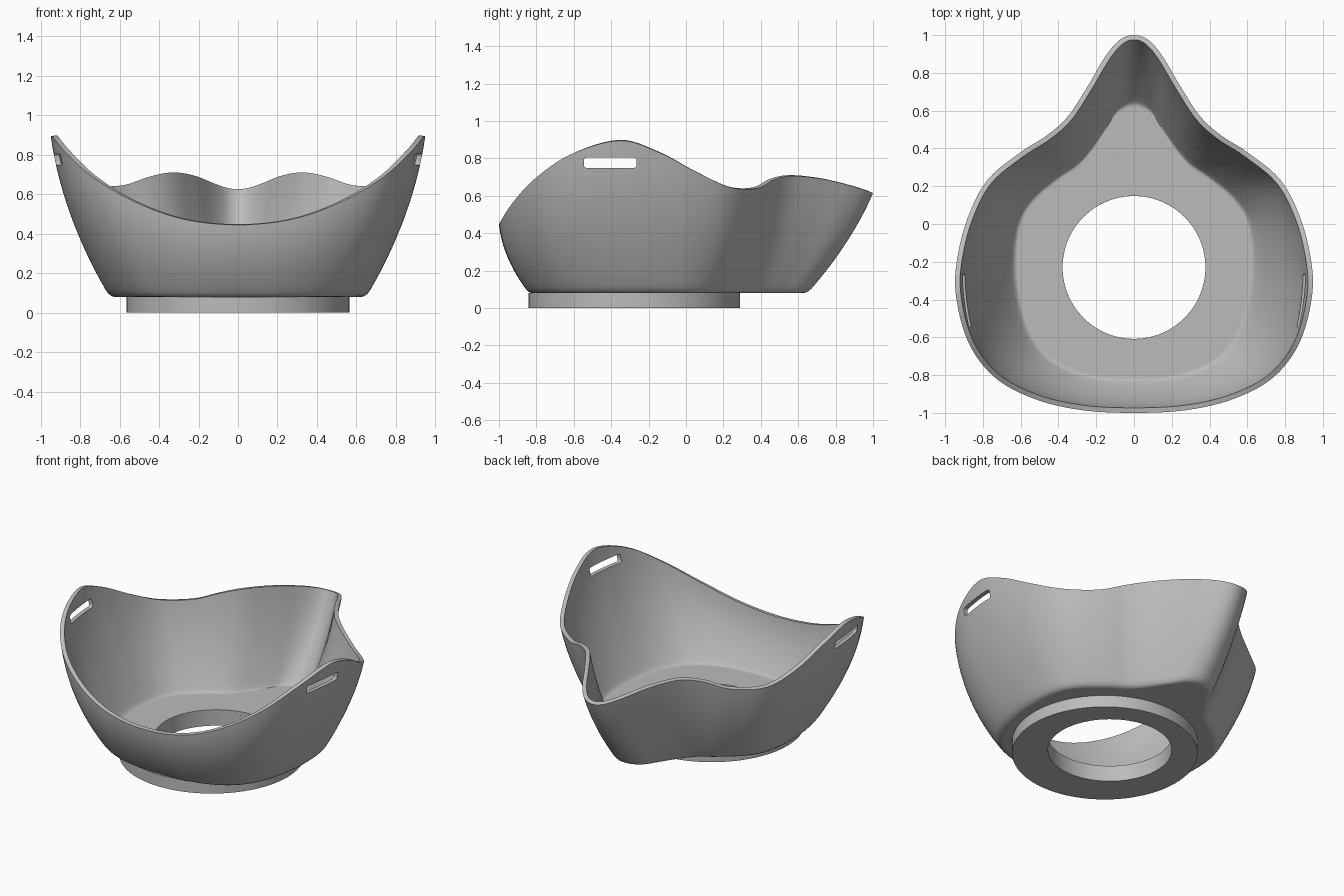
import bpy, bmesh, math
from mathutils import Vector

cube = bpy.data.objects.get("Cube")
if cube:
    bpy.data.objects.remove(cube, do_unlink=True)

grey = bpy.data.materials.new("matte grey")
grey.use_nodes = True
colour = (0.5, 0.5, 0.5, 1)
grey.diffuse_color = colour
grey.node_tree.nodes["Principled BSDF"].inputs["Base Color"].default_value = colour

HOLE = Vector((0, -0.23))
HOLE_RADIUS = 0.378
FLOOR_Z = 0.08

# Half outline from front to back: floor x, y, then rim x, y, z
HALF = [
    (0, -.84, 0, -1, .445),
    (.2, -.83, .28, -.985, .475),
    (.38, -.775, .53, -.925, .565),
    (.51, -.68, .74, -.81, .69),
    (.6, -.52, .88, -.62, .82),
    (.645, -.3, .945, -.36, .895),
    (.645, -.1, .93, -.15, .835),
    (.61, .05, .87, .06, .725),
    (.53, .16, .77, .24, .645),
    (.41, .26, .6, .38, .64),
    (.31, .33, .46, .47, .685),
    (.24, .41, .35, .57, .706),
    (.17, .51, .245, .73, .69),
    (.11, .6, .15, .89, .652),
    (.05, .64, .075, .975, .625),
    (0, .65, 0, 1, .615),
]


def closed_spline(points, steps):
    """Smooth closed curve through points of any dimension."""
    result = []
    n = len(points)
    for i in range(n):
        a, b, c, d = (points[(i + k) % n] for k in (-1, 0, 1, 2))
        for s in range(steps):
            t = s / steps
            result.append([
                q + t * (r - p) / 2 + t * t * (p - 2.5 * q + 2 * r - w / 2)
                + t ** 3 * (1.5 * (q - r) + (w - p) / 2)
                for p, q, r, w in zip(a, b, c, d)])
    return result


def make_object(name, bm):
    mesh = bpy.data.meshes.new(name)
    bm.to_mesh(mesh)
    bm.free()
    mesh.materials.append(grey)
    obj = bpy.data.objects.new(name, mesh)
    bpy.context.collection.objects.link(obj)
    return obj


def skin(bm, rings, closed=False):
    """Join rings of points with quads."""
    rows = [[bm.verts.new(p) for p in ring] for ring in rings]
    pairs = list(zip(rows, rows[1:]))
    if closed:
        pairs.append((rows[-1], rows[0]))
    for low, high in pairs:
        for i in range(len(low)):
            j = (i + 1) % len(low)
            bm.faces.new((low[i], low[j], high[j], high[i]))


def select_only(obj):
    bpy.ops.object.select_all(action='DESELECT')
    obj.select_set(True)
    bpy.context.view_layer.objects.active = obj


def smooth(obj, degrees):
    select_only(obj)
    bpy.ops.object.shade_smooth_by_angle(angle=math.radians(degrees))


# Bowl: floor with round hole, small fillet, bulging wall up to the wavy rim
mirrored = [(-fx, fy, -rx, ry, rz) for fx, fy, rx, ry, rz in HALF[-2:0:-1]]
outline = closed_spline(HALF + mirrored, 6)
LEVELS = 14
rings = [[] for _ in range(LEVELS + 6)]
for fx, fy, rx, ry, rz in outline:
    foot, rim = Vector((fx, fy)), Vector((rx, ry))
    inward = (HOLE - foot).normalized()
    hole_edge = HOLE - inward * HOLE_RADIUS
    bulge = 0.55 - 0.2 * ry

    def wall(t):
        p = foot.lerp(rim, t + bulge * t * (1 - t))
        return Vector((p.x, p.y, FLOOR_Z + (rz - FLOOR_Z) * t))

    near = foot + inward * 0.025
    start = wall(0.05)
    near_3d = near.to_3d() + Vector((0, 0, FLOOR_Z))
    corner = foot.to_3d() + Vector((0, 0, FLOOR_Z))
    column = [hole_edge.to_3d() + Vector((0, 0, FLOOR_Z)),
              (foot + inward * 0.04).to_3d() + Vector((0, 0, FLOOR_Z))]
    for s in (0, 0.33, 0.67):
        column.append(near_3d.lerp(corner, s).lerp(corner.lerp(start, s), s))
    column += [wall(0.05 + 0.95 * k / LEVELS) for k in range(LEVELS + 1)]
    for ring, point in zip(rings, column):
        ring.append(point)
bm = bmesh.new()
skin(bm, rings)
bowl = make_object("bowl", bm)
shell = bowl.modifiers.new("thickness", 'SOLIDIFY')
shell.thickness = 0.027
shell.offset = -1
shell.use_even_offset = True

# Rounded cutter for the strap slot in each side wall
bm = bmesh.new()
bmesh.ops.create_cube(bm, size=1)
bmesh.ops.scale(bm, vec=(2.4, 0.28, 0.055), verts=bm.verts)
bmesh.ops.translate(bm, vec=(0, -0.405, 0.777), verts=bm.verts)
long_edges = [e for e in bm.edges
              if abs(e.verts[0].co.x - e.verts[1].co.x) > 1]
bmesh.ops.bevel(bm, geom=long_edges, offset=0.013, segments=4,
                profile=0.5, affect='EDGES')
cutter = make_object("slot_cutter", bm)
cutter.hide_render = True
cut = bowl.modifiers.new("strap slots", 'BOOLEAN')
cut.operation = 'DIFFERENCE'
cut.solver = 'EXACT'
cut.object = cutter
select_only(bowl)
for name in [m.name for m in bowl.modifiers]:
    bpy.ops.object.modifier_apply(modifier=name)
bpy.data.objects.remove(cutter, do_unlink=True)
smooth(bowl, 35)


# Base ring: round collar with a slightly off-centre hole
def circle(y, radius, z, n=96):
    return [(radius * math.sin(2 * math.pi * i / n),
             y - radius * math.cos(2 * math.pi * i / n), z) for i in range(n)]


bm = bmesh.new()
skin(bm, [circle(-0.277, 0.566, 0), circle(-0.277, 0.566, FLOOR_Z),
          circle(HOLE.y, HOLE_RADIUS, FLOOR_Z), circle(HOLE.y, HOLE_RADIUS, 0)],
     closed=True)
base = make_object("base_ring", bm)
smooth(base, 35)
